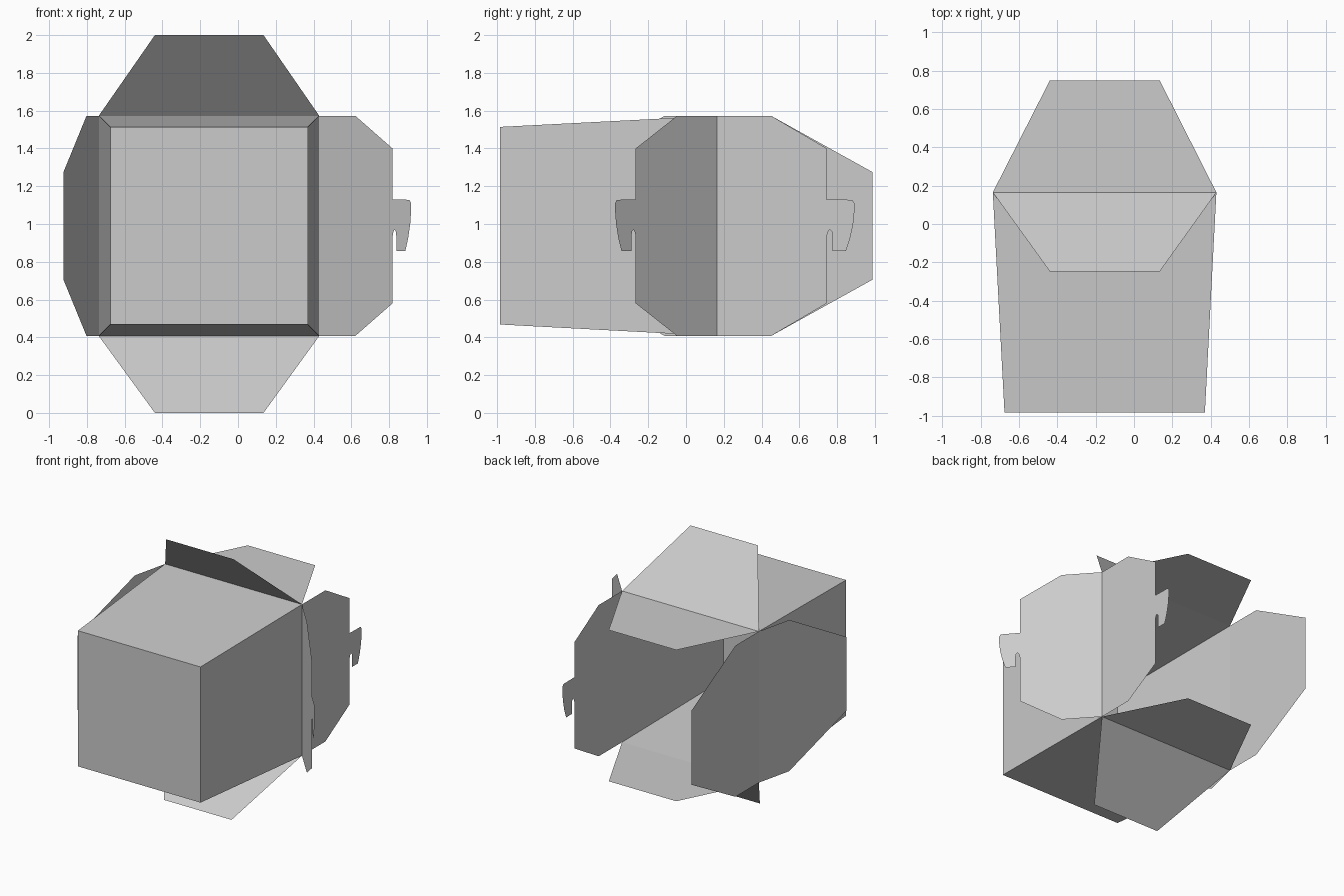
import bpy
from mathutils import Vector

if "Cube" in bpy.data.objects:
    bpy.data.objects.remove(bpy.data.objects["Cube"])

# Rim rectangle (open end, facing +y) and smaller base rectangle
RIM_Y, BASE_Y = 0.165, -0.985
X0, X1, Z0, Z1 = -0.737, 0.43, 0.407, 1.573
BX0, BX1, BZ0, BZ1 = -0.676, 0.37, 0.468, 1.514


def make_mesh(name, verts, faces):
    mesh = bpy.data.meshes.new(name)
    mesh.from_pydata([tuple(v) for v in verts], [], faces)
    obj = bpy.data.objects.new(name, mesh)
    bpy.context.collection.objects.link(obj)
    return obj


def flap(name, outline, hinge, direction, across):
    """Flat card panel: outline is (distance from hinge, position along hinge)."""
    h, d, a = Vector(hinge), Vector(direction).normalized(), Vector(across)
    make_mesh(name, [h + d * s + a * t for s, t in outline],
              [list(range(len(outline)))])


# Tapered carton body, open at the back
rim = [(X0, RIM_Y, Z0), (X1, RIM_Y, Z0), (X1, RIM_Y, Z1), (X0, RIM_Y, Z1)]
base = [(BX0, BASE_Y, BZ0), (BX1, BASE_Y, BZ0), (BX1, BASE_Y, BZ1), (BX0, BASE_Y, BZ1)]
walls = [[i, 4 + i, 4 + (i + 1) % 4, (i + 1) % 4] for i in range(4)]
make_mesh("carton_body", base + rim, [[0, 1, 2, 3]] + [w[::-1] for w in walls])

# Trapezoid end flaps, each in an upright and a folded-back position
trapezoid = [(0, X0), (0, X1), (1, 0.135), (1, -0.44)]
for label, z, tip_z, tip_y in (("top", Z1, 2.0, -0.247), ("bottom", Z0, 0.0, -0.272)):
    for state, d in (("straight", Vector((0, 0.583, 0))),
                     ("folded", Vector((0, tip_y - RIM_Y, tip_z - z)))):
        shape = [(s * d.length, t) for s, t in trapezoid]
        flap(f"{label}_flap_{state}", shape, (0, RIM_Y, z), d, (1, 0, 0))

# Wide left closing flap
left = [(0, Z0), (0.285, Z0), (0.822, 0.705), (0.822, 1.275), (0.285, Z1), (0, Z1)]
# Right closing flap with hooked locking tab
right = [(0, Z0), (0.285, Z0), (0.58, 0.58), (0.58, 0.93), (0.585, 0.955),
         (0.595, 0.97), (0.607, 0.96), (0.61, 0.935), (0.61, 0.858),
         (0.682, 0.858), (0.704, 0.925), (0.72, 1.0), (0.726, 1.06),
         (0.726, 1.11), (0.715, 1.128), (0.58, 1.13), (0.58, 1.4),
         (0.285, Z1), (0, Z1)]
for label, shape, x, fold in (("left", left, X0, (-0.188, -0.805, 0)),
                              ("right", right, X1, (0.495, -0.55, 0))):
    for state, d in (("straight", (0, 1, 0)), ("folded", fold)):
        flap(f"{label}_flap_{state}", shape, (x, RIM_Y, 0), d, (0, 0, 1))
